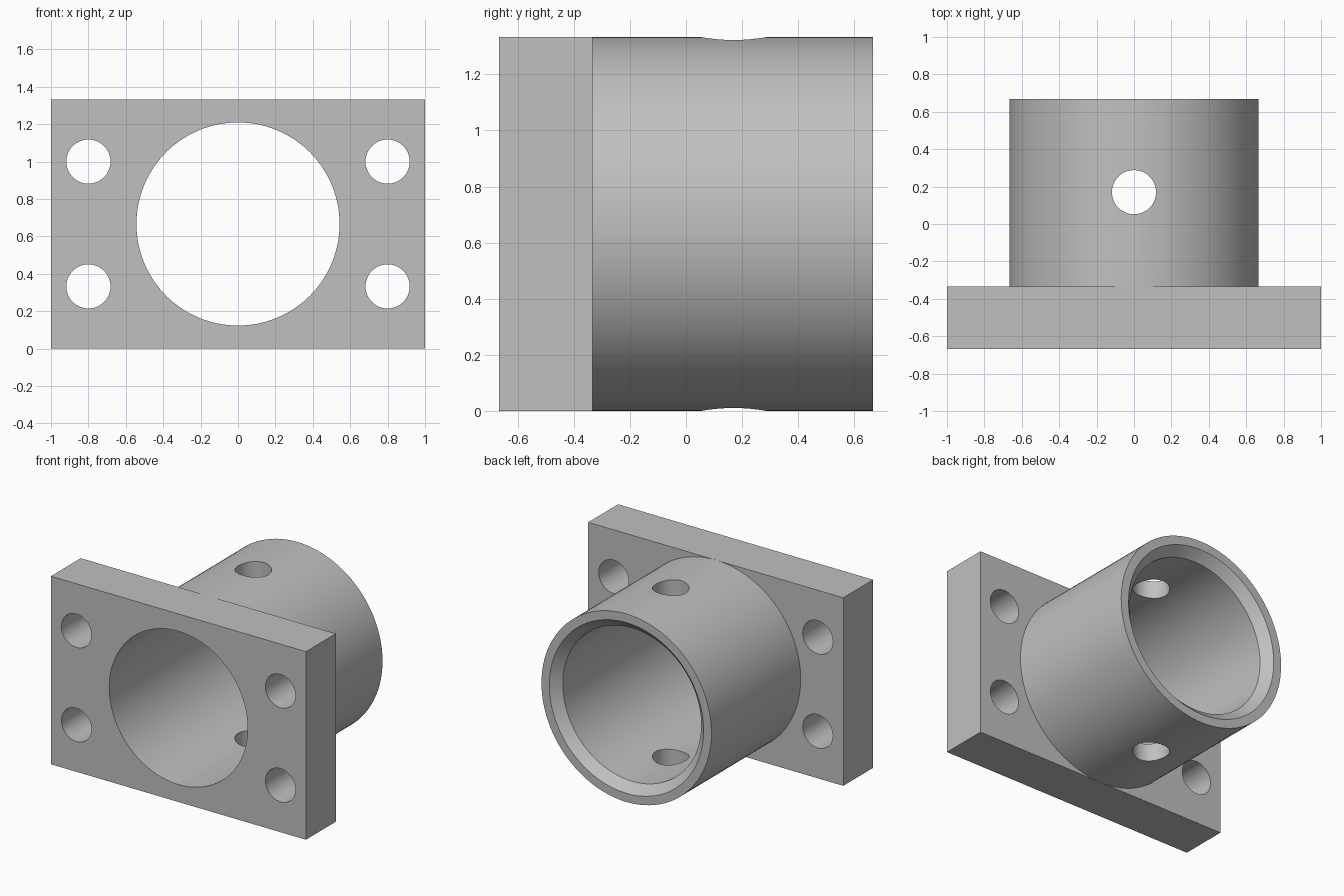
import bpy, math

cube = bpy.data.objects.get("Cube")
if cube:
    bpy.data.objects.remove(cube, do_unlink=True)

HEIGHT, MID = 1.333, 0.6665
FRONT, PLATE_BACK, BACK = -0.667, -0.333, 0.667
OUTER, BORE, HOLE, CHAMFER = 0.6665, 0.543, 0.118, 0.062
ALONG_Y = (math.pi / 2, 0, 0)

grey = bpy.data.materials.new("plain grey")
grey.use_nodes = True
colour = (0.53, 0.53, 0.53, 1)
grey.diffuse_color = colour
grey.node_tree.nodes["Principled BSDF"].inputs["Base Color"].default_value = colour


def cylinder(name, radius, depth, location, rotation=(0, 0, 0), sides=96):
    bpy.ops.mesh.primitive_cylinder_add(vertices=sides, radius=radius, depth=depth,
                                        location=location, rotation=rotation)
    obj = bpy.context.object
    obj.name = name
    return obj


def cut(target, cutter):
    """Subtract the cutter from the target, then discard the cutter."""
    cutter.hide_render = True
    mod = target.modifiers.new("cut", 'BOOLEAN')
    mod.operation, mod.solver, mod.object = 'DIFFERENCE', 'EXACT', cutter
    bpy.ops.object.select_all(action='DESELECT')
    bpy.context.view_layer.objects.active = target
    target.select_set(True)
    bpy.ops.object.modifier_apply(modifier=mod.name)
    bpy.data.objects.remove(cutter, do_unlink=True)


def finish(obj):
    obj.data.materials.clear()
    obj.data.materials.append(grey)
    bpy.ops.object.select_all(action='DESELECT')
    bpy.context.view_layer.objects.active = obj
    obj.select_set(True)
    bpy.ops.object.transform_apply(location=True, rotation=True, scale=True)
    bpy.ops.object.shade_smooth_by_angle(angle=math.radians(30))


# Mounting plate with the main bore and four bolt holes
plate_y = (FRONT + PLATE_BACK) / 2
bpy.ops.mesh.primitive_cube_add(size=1, location=(0, plate_y, MID))
plate = bpy.context.object
plate.name = "mounting_plate"
plate.scale = (2, PLATE_BACK - FRONT, HEIGHT)
cut(plate, cylinder("bore_cutter", BORE, 1, (0, plate_y, MID), ALONG_Y))
for x in (-0.8, 0.8):
    for z in (MID - 0.3335, MID + 0.3335):
        cut(plate, cylinder("bolt_cutter", HOLE, 1, (x, plate_y, z), ALONG_Y, 48))
finish(plate)

# Sleeve: a turned ring profile (radius, y), chamfered inside at the back
profile = [(BORE, PLATE_BACK), (OUTER, PLATE_BACK), (OUTER, BACK),
           (BORE + CHAMFER, BACK), (BORE, BACK - CHAMFER)]
sides, count = 96, len(profile)
verts, faces = [], []
for i in range(sides):
    a = 2 * math.pi * i / sides
    verts += [(r * math.cos(a), y, MID + r * math.sin(a)) for r, y in profile]
    n = (i + 1) % sides
    for j in range(count):
        k = (j + 1) % count
        faces.append((i * count + j, i * count + k, n * count + k, n * count + j))
mesh = bpy.data.meshes.new("sleeve")
mesh.from_pydata(verts, [], faces)
sleeve = bpy.data.objects.new("sleeve", mesh)
bpy.context.collection.objects.link(sleeve)
bpy.context.view_layer.objects.active = sleeve
bpy.ops.object.select_all(action='DESELECT')
sleeve.select_set(True)
bpy.ops.object.mode_set(mode='EDIT')
bpy.ops.mesh.select_all(action='SELECT')
bpy.ops.mesh.normals_make_consistent(inside=False)
bpy.ops.object.mode_set(mode='OBJECT')

# Cross hole through the top and bottom of the sleeve
cut(sleeve, cylinder("cross_hole_cutter", HOLE, 2, (0, 0.17, MID), sides=48))
finish(sleeve)
